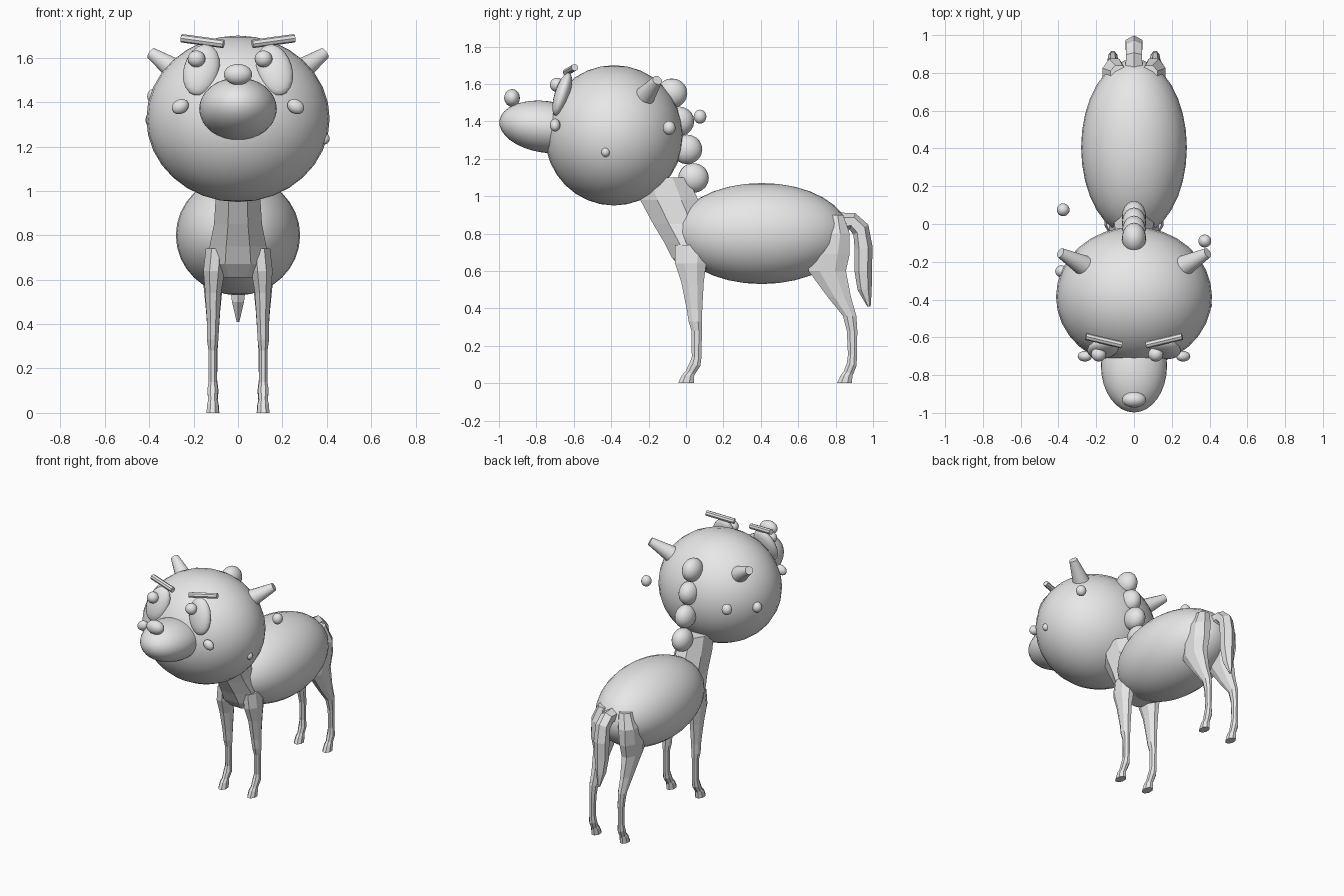
import bpy, bmesh, math
from mathutils import Vector, Matrix

cube = bpy.data.objects.get("Cube")
if cube:
    bpy.data.objects.remove(cube, do_unlink=True)

grey = bpy.data.materials.new("plain_grey")
grey.use_nodes = True
colour = (0.8, 0.8, 0.8, 1)
grey.diffuse_color = colour
for node in grey.node_tree.nodes:
    if node.type == "BSDF_PRINCIPLED":
        node.inputs["Base Color"].default_value = colour


def finish(name, bm, smooth):
    bmesh.ops.recalc_face_normals(bm, faces=bm.faces[:])
    for f in bm.faces:
        f.smooth = smooth
    mesh = bpy.data.meshes.new(name)
    bm.to_mesh(mesh)
    bm.free()
    mesh.materials.append(grey)
    ob = bpy.data.objects.new(name, mesh)
    bpy.context.collection.objects.link(ob)
    return ob


def ellipsoid(name, centre, radii, pitch=0, roll=0, segments=20):
    """Smooth ball, stretched, then rolled about y and pitched about x (degrees)."""
    bm = bmesh.new()
    bmesh.ops.create_uvsphere(bm, u_segments=segments, v_segments=segments // 2, radius=1)
    turn = Matrix.Rotation(math.radians(pitch), 4, "X") @ Matrix.Rotation(math.radians(roll), 4, "Y")
    bm.transform(Matrix.Translation(centre) @ turn @ Matrix.Diagonal((*radii, 1)))
    return finish(name, bm, True)


def rod(name, start, end, r1, r2, segments=16):
    """Straight or tapered rod between two points."""
    a, b = Vector(start), Vector(end)
    bm = bmesh.new()
    bmesh.ops.create_cone(bm, cap_ends=True, segments=segments, radius1=r1, radius2=r2, depth=(b - a).length)
    turn = (b - a).to_track_quat("Z", "Y").to_matrix().to_4x4()
    bm.transform(Matrix.Translation((a + b) / 2) @ turn)
    ob = finish(name, bm, True)
    bpy.context.view_layer.objects.active = ob
    ob.select_set(True)
    bpy.ops.object.shade_smooth_by_angle()
    ob.select_set(False)


def loft(name, rings, sides=8):
    """Faceted limb; each ring is x, y, z, half width, half depth, tilt about x."""
    bm = bmesh.new()
    loops = []
    for x, y, z, w, d, tilt in rings:
        t = math.radians(tilt)
        loop = []
        for i in range(sides):
            a = 2 * math.pi * (i + 0.5) / sides
            k = 1 / math.cos(math.pi / sides)
            u, v = w * k * math.cos(a), d * k * math.sin(a)
            loop.append(bm.verts.new((x + u, y + v * math.cos(t), z + v * math.sin(t))))
        loops.append(loop)
    for lo, hi in zip(loops, loops[1:]):
        for i in range(sides):
            j = (i + 1) % sides
            bm.faces.new((lo[i], lo[j], hi[j], hi[i]))
    bm.faces.new(loops[0])
    bm.faces.new(loops[-1])
    finish(name, bm, False)


# Main masses
ellipsoid("body", (0, 0.405, 0.8), (0.28, 0.468, 0.27), segments=32)
ellipsoid("head", (0, -0.385, 1.325), (0.413, 0.37, 0.375), segments=32)
ellipsoid("muzzle", (0, -0.75, 1.37), (0.175, 0.25, 0.138), pitch=-8, segments=32)
ellipsoid("nose", (0, -0.93, 1.525), (0.064, 0.042, 0.047))

# Neck and chest
loft("neck", [
    (0, -0.13, 1.1, 0.09, 0.14, 0), (0, -0.09, 0.98, 0.1, 0.155, 0),
    (0, -0.03, 0.85, 0.108, 0.145, 0), (0, 0.02, 0.75, 0.128, 0.135, 0),
    (0, 0.05, 0.67, 0.14, 0.125, 0), (0, 0.07, 0.61, 0.1, 0.09, 0)])

# Mane tufts down the back of the neck
for i, (y, z) in enumerate([(-0.075, 1.55), (-0.038, 1.4), (0.005, 1.25), (0.04, 1.097)]):
    ellipsoid(f"mane_tuft_{i + 1}", (0, y, z), (0.064, 0.082, 0.079))

# Paired face parts and legs
for side, s in (("left", 1), ("right", -1)):
    ellipsoid(f"{side}_eye", (s * 0.165, -0.662, 1.545), (0.08, 0.04, 0.123), pitch=-18, roll=-s * 15)
    ellipsoid(f"{side}_cheek_spot", (s * 0.26, -0.70, 1.38), (0.04, 0.028, 0.032), roll=s * 30)
    rod(f"{side}_brow", (s * 0.065, -0.64, 1.662), (s * 0.255, -0.595, 1.688), 0.019, 0.019, 8)
    rod(f"{side}_ear", (s * 0.24, -0.235, 1.515), (s * 0.39, -0.153, 1.62), 0.062, 0.027)
    loft(f"front_{side}_leg", [
        (s * 0.1, 0.03, 0.74, 0.045, 0.09, 0), (s * 0.108, 0.025, 0.64, 0.048, 0.083, 0),
        (s * 0.112, 0.035, 0.54, 0.036, 0.06, 0), (s * 0.112, 0.045, 0.4, 0.027, 0.042, 0),
        (s * 0.114, 0.05, 0.33, 0.026, 0.036, 0), (s * 0.114, 0.057, 0.28, 0.019, 0.028, 0),
        (s * 0.114, 0.057, 0.14, 0.019, 0.026, 0), (s * 0.114, 0.048, 0.1, 0.024, 0.03, -15),
        (s * 0.114, 0.022, 0.055, 0.02, 0.026, -20), (s * 0.114, 0.01, 0.04, 0.025, 0.034, 0),
        (s * 0.114, 0, 0, 0.028, 0.042, 0)])
    loft(f"hind_{side}_leg", [
        (s * 0.08, 0.79, 0.9, 0.045, 0.05, 0), (s * 0.105, 0.79, 0.8, 0.062, 0.085, 0),
        (s * 0.112, 0.765, 0.69, 0.055, 0.11, 0), (s * 0.112, 0.755, 0.6, 0.046, 0.1, 0),
        (s * 0.112, 0.82, 0.46, 0.032, 0.062, 0), (s * 0.112, 0.875, 0.36, 0.025, 0.036, 0),
        (s * 0.112, 0.888, 0.28, 0.02, 0.028, 0), (s * 0.112, 0.89, 0.15, 0.018, 0.024, 0),
        (s * 0.112, 0.886, 0.1, 0.024, 0.027, -15), (s * 0.112, 0.868, 0.055, 0.02, 0.026, -20),
        (s * 0.112, 0.858, 0.04, 0.025, 0.032, 0), (s * 0.112, 0.847, 0, 0.028, 0.04, 0)])

# Pupils both glance the same way
ellipsoid("left_pupil", (0.115, -0.69, 1.595), (0.04, 0.038, 0.038))
ellipsoid("right_pupil", (-0.187, -0.69, 1.595), (0.04, 0.038, 0.038))

# Small balls on and around the head
for i, (x, y, z, r) in enumerate([
        (-0.375, 0.075, 1.425, 0.034), (0.375, -0.09, 1.365, 0.034),
        (-0.385, -0.25, 1.32, 0.032), (0.39, -0.43, 1.235, 0.023)]):
    ellipsoid(f"small_ball_{i + 1}", (x, y, z), (r, r, r * 1.1))

# Drooping tail
loft("tail", [
    (0, 0.83, 0.86, 0.045, 0.045, 90), (0, 0.89, 0.865, 0.042, 0.04, 70),
    (0, 0.935, 0.82, 0.042, 0.042, 35), (0, 0.95, 0.72, 0.045, 0.042, 5),
    (0, 0.947, 0.6, 0.04, 0.04, 0), (0, 0.955, 0.5, 0.027, 0.033, 0),
    (0, 0.978, 0.41, 0.006, 0.008, 0)], sides=6)
